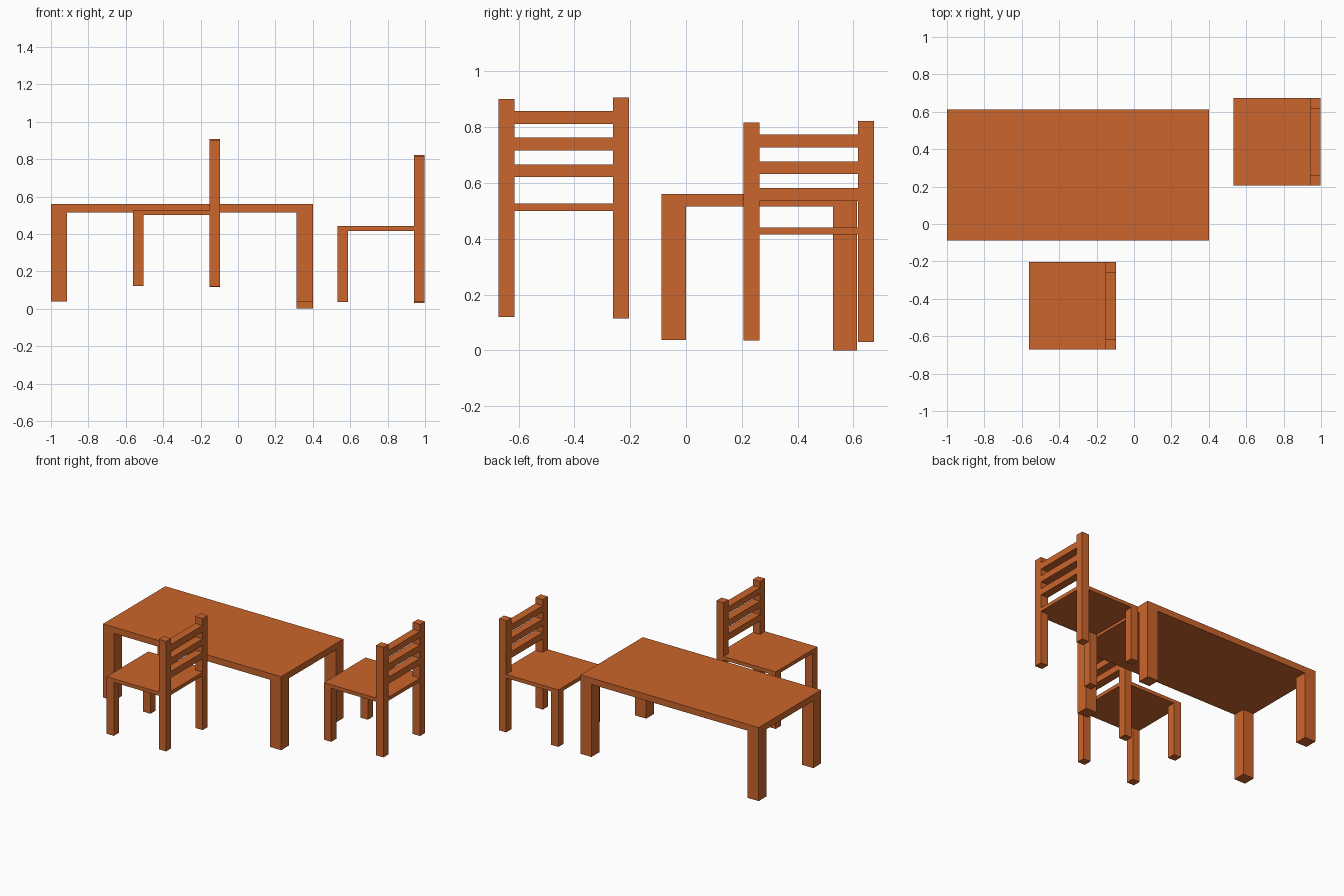
import bpy, bmesh
from mathutils import Vector

if "Cube" in bpy.data.objects:
    bpy.data.objects.remove(bpy.data.objects["Cube"])

wood = bpy.data.materials.new("orange_wood")
wood.diffuse_color = (0.6, 0.13, 0.025, 1)
wood.use_nodes = True
wood.node_tree.nodes["Principled BSDF"].inputs["Base Color"].default_value = wood.diffuse_color


def prism(name, outline, z0, z1):
    """Extrude a counter-clockwise outline in the xy plane from z0 to z1."""
    bm = bmesh.new()
    face = bm.faces.new([bm.verts.new((x, y, z0)) for x, y in outline])
    top = bmesh.ops.extrude_face_region(bm, geom=[face], use_keep_orig=True)["geom"]
    verts = [v for v in top if isinstance(v, bmesh.types.BMVert)]
    bmesh.ops.translate(bm, verts=verts, vec=Vector((0, 0, z1 - z0)))
    bmesh.ops.recalc_face_normals(bm, faces=bm.faces)
    mesh = bpy.data.meshes.new(name)
    bm.to_mesh(mesh)
    bm.free()
    mesh.materials.append(wood)
    obj = bpy.data.objects.new(name, mesh)
    bpy.context.collection.objects.link(obj)
    return obj


def box(name, x0, x1, y0, y1, z0, z1):
    return prism(name, [(x0, y0), (x1, y0), (x1, y1), (x0, y1)], z0, z1)


# Table: slab top and four square legs, the back right one slightly longer
X0, X1, Y0, Y1, LEG = -1.0, 0.4, -0.087, 0.613, 0.087
box("table_top", X0, X1, Y0, Y1, 0.515, 0.56)
for side, x in (("left", X0), ("right", X1 - LEG)):
    for end, y in (("front", Y0), ("back", Y1 - LEG)):
        foot = 0.0 if (side, end) == ("right", "back") else 0.038
        box(f"table_leg_{end}_{side}", x, x + LEG, y, y + LEG, foot, 0.515)


def chair(label, ox, oy, oz):
    """Chair with its backrest towards +x; (ox, oy, oz) is its low corner."""
    s, p = 0.467, 0.057          # seat size, post thickness
    b = s - p                    # where the posts begin
    # Seat, notched around the back posts
    outline = [(0, 0), (b, 0), (b, p), (s, p), (s, b), (b, b), (b, s), (0, s)]
    prism(f"{label}_seat", [(ox + x, oy + y) for x, y in outline],
          oz + 0.385, oz + 0.411)
    # Front legs and tall back posts
    for side, y, low, high in (("near", 0, 0.005, 0.786), ("far", b, 0, 0.792)):
        box(f"{label}_front_leg_{side}", ox, ox + p, oy + y, oy + y + p,
            oz + 0.006, oz + 0.385)
        box(f"{label}_back_post_{side}", ox + b, ox + s, oy + y, oy + y + p,
            oz + low, oz + high)
    # Three backrest slats
    for i in range(3):
        z = oz + 0.506 + 0.0955 * i
        box(f"{label}_back_slat_{i + 1}", ox + b, ox + s, oy + p, oy + b,
            z, z + 0.046)


chair("front_chair", -0.562, -0.671, 0.115)
chair("side_chair", 0.531, 0.206, 0.03)
